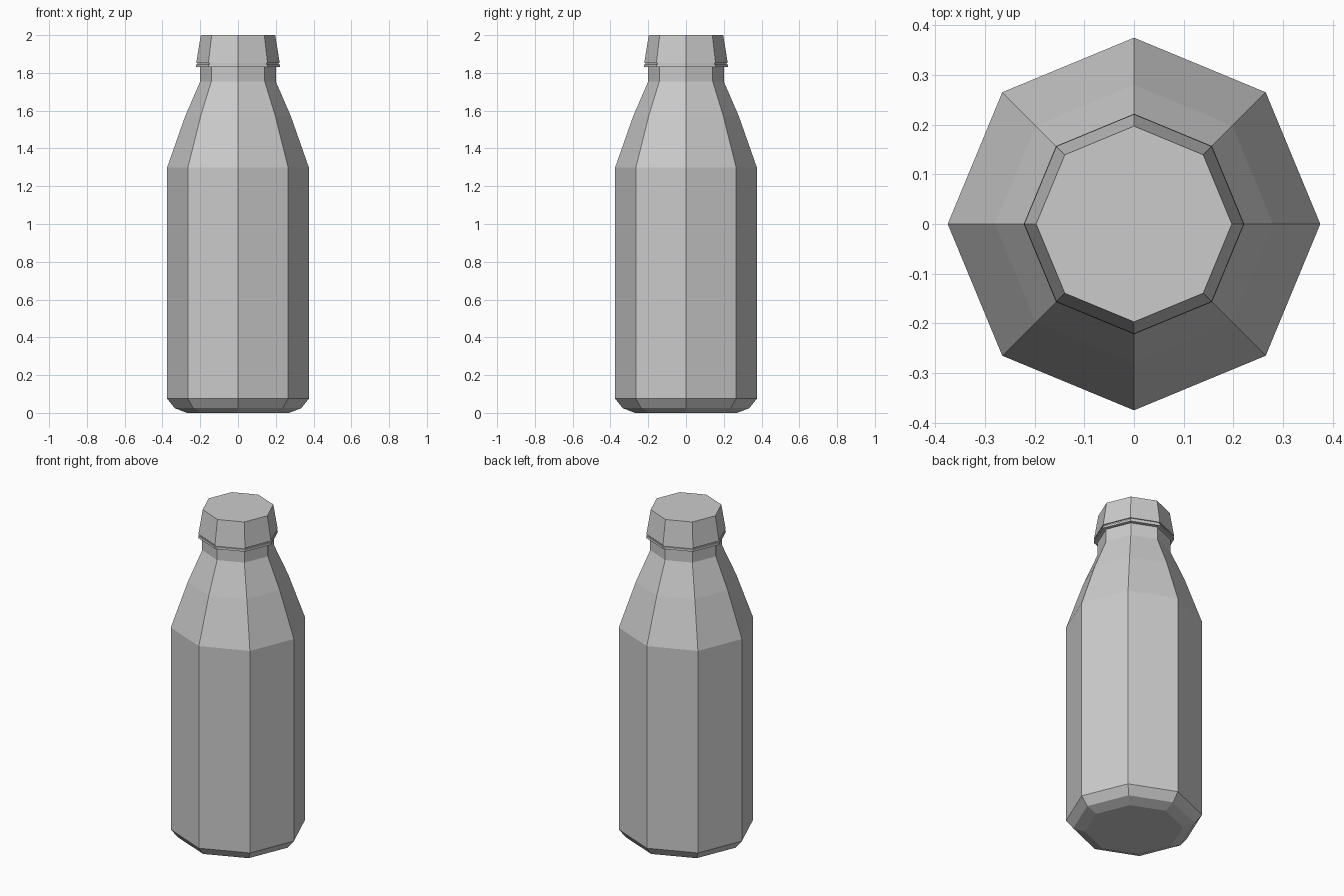
import bpy, bmesh
from math import cos, sin, pi

cube = bpy.data.objects.get("Cube")
if cube:
    bpy.data.objects.remove(cube)

SIDES = 8

grey = bpy.data.materials.new("plain_grey")
grey.use_nodes = True
colour = (0.6, 0.6, 0.6, 1)
grey.diffuse_color = colour
grey.node_tree.nodes["Principled BSDF"].inputs["Base Color"].default_value = colour


def lathe(name, profile):
    """Turn a bottom-to-top (radius, height) profile into a closed faceted solid."""
    bm = bmesh.new()
    rings = []
    for r, z in profile:
        angles = [2 * pi * i / SIDES for i in range(SIDES)]
        rings.append([bm.verts.new((r * cos(a), r * sin(a), z)) for a in angles])
    for low, high in zip(rings, rings[1:]):
        for i in range(SIDES):
            j = (i + 1) % SIDES
            bm.faces.new((low[i], low[j], high[j], high[i]))
    bm.faces.new(rings[0][::-1])
    bm.faces.new(rings[-1])
    mesh = bpy.data.meshes.new(name)
    bm.to_mesh(mesh)
    bm.free()
    mesh.materials.append(grey)
    obj = bpy.data.objects.new(name, mesh)
    bpy.context.collection.objects.link(obj)
    return obj


# Bottle: chamfered base, straight body, two-step shoulder, neck
lathe("bottle_body", [(0.27, 0), (0.335, 0.025), (0.375, 0.075), (0.375, 1.3),
                      (0.28, 1.57), (0.2, 1.755), (0.2, 1.9)])

# Thin seal ring under the cap
lathe("seal_ring", [(0.222, 1.831), (0.221, 1.844)])

# Narrow recessed joint between ring and cap
lathe("cap_joint", [(0.214, 1.84), (0.214, 1.86)])

# Tapered cap
lathe("bottle_cap", [(0.221, 1.853), (0.197, 2.0)])
